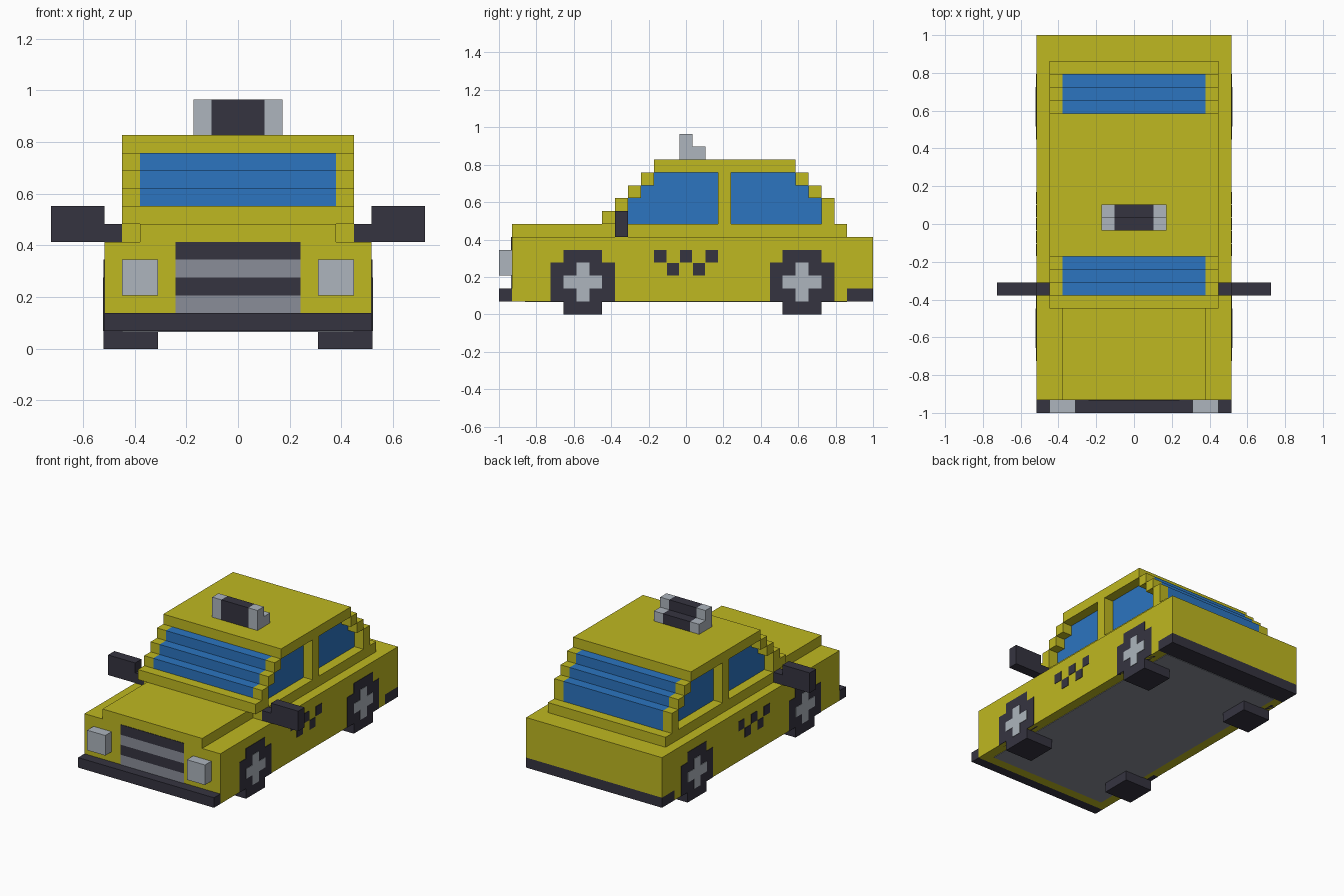
import bpy, bmesh

cube = bpy.data.objects.get("Cube")
if cube:
    bpy.data.objects.remove(cube, do_unlink=True)

U = 2 / 29  # one block of the model's grid


def material(name, rgb):
    m = bpy.data.materials.new(name)
    m.diffuse_color = (*rgb, 1)
    m.use_nodes = True
    m.node_tree.nodes["Principled BSDF"].inputs["Base Color"].default_value = (*rgb, 1)
    return m


YELLOW = material("taxi_yellow", (0.521, 0.479, 0.015))
DARK = material("dark_rubber", (0.036, 0.034, 0.051))
BLUE = material("window_blue", (0.025, 0.178, 0.527))
SILVER = material("light_silver", (0.418, 0.462, 0.508))
GREY = material("mid_grey", (0.254, 0.270, 0.314))


def blocks(name, mat, boxes, mirror=False):
    """One mesh made of boxes (x0, x1, y0, y1, z0, z1) given in grid units."""
    bm = bmesh.new()
    for x0, x1, y0, y1, z0, z1 in boxes:
        for s in ((1, -1) if mirror else (1,)):
            made = bmesh.ops.create_cube(bm, size=1)
            for v in made["verts"]:
                v.co.x = s * (x0 if v.co.x < 0 else x1) * U
                v.co.y = (y0 if v.co.y < 0 else y1) * U
                v.co.z = (z0 if v.co.z < 0 else z1) * U
    bmesh.ops.recalc_face_normals(bm, faces=bm.faces)
    me = bpy.data.meshes.new(name)
    bm.to_mesh(me)
    bm.free()
    me.materials.append(mat)
    ob = bpy.data.objects.new(name, me)
    bpy.context.collection.objects.link(ob)
    return ob


def extrude_profile(name, mat, profile, half):
    """Side profile of (y, z) points extruded across the width."""
    bm = bmesh.new()
    face = bm.faces.new([bm.verts.new((-half * U, y * U, z * U)) for y, z in profile])
    ext = bmesh.ops.extrude_face_region(bm, geom=[face])
    for v in ext["geom"]:
        if isinstance(v, bmesh.types.BMVert):
            v.co.x = half * U
    bmesh.ops.recalc_face_normals(bm, faces=bm.faces)
    me = bpy.data.meshes.new(name)
    bm.to_mesh(me)
    bm.free()
    me.materials.append(mat)
    ob = bpy.data.objects.new(name, me)
    bpy.context.collection.objects.link(ob)
    return ob


# Lower body, notched at the back for the rear bumper
extrude_profile("lower_body", YELLOW,
                [(-13.5, 1), (12.5, 1), (12.5, 2), (14.5, 2), (14.5, 6), (-13.5, 6)], 7.5)
blocks("underside_plate", GREY, [(-6.5, 6.5, -12.5, 12.5, 0.95, 1.02)])
blocks("hood", YELLOW, [(-5.5, 5.5, -13.5, -5.5, 6, 7)])

# Cabin: belt, cowl, stepped pillars and roof
blocks("cabin_belt", YELLOW, [(-6.5, 6.5, -5.5, 12.5, 6, 7)])
blocks("cowl", YELLOW, [(-6.5, 6.5, -6.5, -4.5, 7, 8)])
blocks("roof", YELLOW, [(-6.5, 6.5, -2.5, 8.5, 11, 12)])
pillars = [(5.5, 6.5, 2.5, 3.5, 7, 11), (5.5, 6.5, 10.5, 11.5, 7, 9)]
for i in range(3):
    pillars.append((5.5, 6.5, -5.5 + i, -4.5 + i, 8 + i, 9 + i))
for i in range(2):
    pillars.append((5.5, 6.5, 9.5 - i, 10.5 - i, 9 + i, 10 + i))
blocks("pillars", YELLOW, pillars, mirror=True)

# Glass core stepped like the pillars, set back at the sides
extrude_profile("windows", BLUE,
                [(-4.5, 7), (11.5, 7), (11.5, 9), (10.5, 9), (10.5, 10), (9.5, 10),
                 (9.5, 11), (-3.5, 11), (-3.5, 10), (-4.5, 10), (-4.5, 9),
                 (-5.5, 9), (-5.5, 8), (-4.5, 8)], 5.5)

# Bumpers, headlights and grille
blocks("front_bumper", DARK, [(-7.5, 7.5, -14.5, -13.5, 1, 2)])
blocks("rear_bumper", DARK, [(-7.5, 7.5, 12.5, 14.5, 1, 2)])
blocks("headlights", SILVER, [(4.5, 6.5, -14.5, -13.5, 3, 5)], mirror=True)
for name, mat, levels in (("grille_grey_bars", GREY, (2, 4)), ("grille_dark_bars", DARK, (3, 5))):
    blocks(name, mat, [(-3.5, 3.5, -13.55, -13.45, z, z + 1) for z in levels])

# Side mirrors on short arms
blocks("side_mirrors", DARK, [(7.5, 10.5, -5.5, -4.5, 6, 8),
                              (6.5, 7.5, -5.5, -4.5, 6, 7)], mirror=True)

# Roof sign with an L-shaped section
blocks("sign_panel", DARK, [(-1.5, 1.5, -0.5, 0.5, 12, 14), (-1.5, 1.5, 0.5, 1.5, 12, 13)])
blocks("sign_ends", SILVER, [(1.5, 2.5, -0.5, 0.5, 12, 14),
                             (1.5, 2.5, 0.5, 1.5, 12, 13)], mirror=True)

# Wheels: stepped tyres with plus-shaped hubs
for name, c in (("front", -8), ("rear", 9)):
    blocks(name + "_tyres", DARK, [(4.5, 7.54, c - 1.5, c + 1.5, 0, 5),
                                   (7.0, 7.54, c - 2.5, c + 2.5, 1, 4)], mirror=True)
    blocks(name + "_hubs", SILVER, [(7.5, 7.58, c - 1.5, c + 1.5, 2, 3),
                                    (7.5, 7.58, c - 0.5, c + 0.5, 1, 4)], mirror=True)

# Checker marks on the doors, alternating between two rows
blocks("door_checkers", DARK,
       [(7.45, 7.54, y - 0.47, y + 0.47, z + 0.03, z + 0.97)
        for y in range(-2, 3) for z in (4 - y % 2,)], mirror=True)
